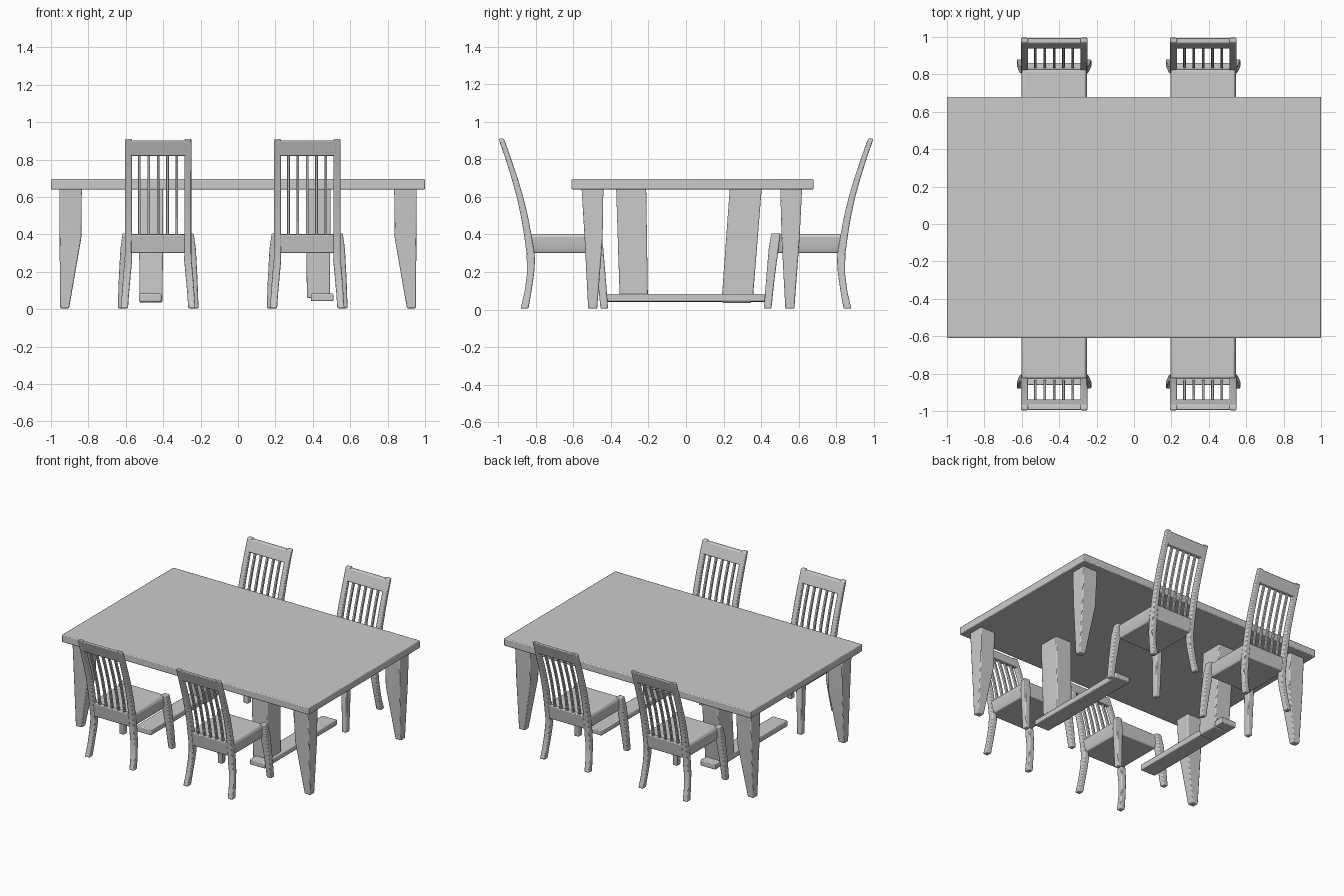
import bpy, bmesh

if "Cube" in bpy.data.objects:
    bpy.data.objects.remove(bpy.data.objects["Cube"])

SQUARE = [(-1, -1), (1, -1), (1, 1), (-1, 1)]


def loft(name, stations, bevel=0.006, cx=0.0, sy=1):
    """Rectangular section swept through (x, y, z, half_x, half_y) stations."""
    bm = bmesh.new()
    rings = [[bm.verts.new((cx + x + a * hx, sy * (y + b * hy), z)) for a, b in SQUARE]
             for x, y, z, hx, hy in stations]
    for low, high in zip(rings, rings[1:]):
        for i in range(4):
            j = (i + 1) % 4
            bm.faces.new((low[i], low[j], high[j], high[i]))
    bm.faces.new(rings[0][::-1])
    bm.faces.new(rings[-1])
    bmesh.ops.recalc_face_normals(bm, faces=bm.faces[:])
    mesh = bpy.data.meshes.new(name)
    bm.to_mesh(mesh)
    bm.free()
    obj = bpy.data.objects.new(name, mesh)
    bpy.context.collection.objects.link(obj)
    if bevel:
        mod = obj.modifiers.new("soft_edges", "BEVEL")
        mod.width = bevel
        mod.segments = 2
        mod.limit_method = "ANGLE"
        mod.angle_limit = 0.6
    bpy.ops.object.select_all(action="DESELECT")
    obj.select_set(True)
    bpy.context.view_layer.objects.active = obj
    bpy.ops.object.shade_smooth_by_angle()
    return obj


def box(name, x0, x1, y0, y1, z0, z1, bevel=0.006, cx=0.0, sy=1):
    x, y, hx, hy = (x0 + x1) / 2, (y0 + y1) / 2, (x1 - x0) / 2, (y1 - y0) / 2
    return loft(name, [(x, y, z0, hx, hy), (x, y, z1, hx, hy)], bevel, cx, sy)


# Centre line of the raked chair back, as y at height z
BACK = [(0.30, -0.828), (0.40, -0.843), (0.50, -0.861), (0.60, -0.884),
        (0.70, -0.913), (0.82, -0.952), (0.91, -0.984)]


def back_y(z):
    for (z0, y0), (z1, y1) in zip(BACK, BACK[1:]):
        if z <= z1:
            return y0 + (y1 - y0) * (z - z0) / (z1 - z0)
    return BACK[-1][1]


def chair(cx, sy):
    at = dict(cx=cx, sy=sy)
    # Padded seat
    loft("seat", [(0, -0.65, 0.30, 0.160, 0.170), (0, -0.65, 0.33, 0.172, 0.178),
                  (0, -0.65, 0.385, 0.175, 0.180), (0, -0.65, 0.403, 0.165, 0.172)], **at)
    for side in (-1, 1):
        # Rear leg flowing up into the back post
        leg = [(0.180, -0.860, 0.005, 0.019, 0.021), (0.174, -0.842, 0.09, 0.019, 0.018),
               (0.166, -0.828, 0.19, 0.020, 0.019), (0.159, -0.826, 0.26, 0.020, 0.022)]
        post = [(0.159, y, z, 0.019, 0.021 - 0.007 * (z - 0.3) / 0.6) for z, y in BACK]
        loft("rear_leg_and_post", [(side * x, y, z, a, b) for x, y, z, a, b in leg + post], **at)
        # Splayed front leg
        front = [(0.198, -0.435, 0.005, 0.018, 0.020), (0.190, -0.448, 0.15, 0.021, 0.022),
                 (0.178, -0.466, 0.32, 0.024, 0.026), (0.170, -0.478, 0.405, 0.020, 0.024)]
        loft("front_leg", [(side * x, y, z, a, b) for x, y, z, a, b in front], **at)
    # Rails and slats of the back
    loft("lower_back_rail", [(0, back_y(z), z, 0.155, 0.018) for z in (0.30, 0.40)], **at)
    loft("top_back_rail", [(0, back_y(z), z, 0.158, 0.015) for z in (0.82, 0.86, 0.903)], **at)
    for i in range(5):
        x = -0.1 + 0.05 * i
        loft("back_slat", [(x, back_y(z), z, 0.007, 0.009)
                           for z in (0.39, 0.5, 0.6, 0.7, 0.83)], 0.002, **at)


# Table top
box("table_top", -1, 1, -0.61, 0.68, 0.64, 0.695)

# Tapered table legs
for sx in (-1, 1):
    for name, y_foot, y_mid, y_top in (("front_table_leg", -0.497, -0.492, -0.498),
                                       ("back_table_leg", 0.553, 0.557, 0.560)):
        loft(name, [(sx * 0.927, y_foot, 0.005, 0.024, 0.024),
                    (sx * 0.896, y_mid, 0.38, 0.058, 0.048),
                    (sx * 0.895, y_top, 0.645, 0.060, 0.058)])

# Floor beams, each with one slanted upright under the top
box("left_floor_beam", -0.53, -0.41, -0.42, 0.42, 0.04, 0.083)
box("right_floor_beam", 0.39, 0.51, -0.42, 0.42, 0.043, 0.083)
loft("left_upright", [(-0.465, 0.270, 0.035, 0.06, 0.075), (-0.465, 0.275, 0.08, 0.062, 0.083),
                      (-0.465, 0.318, 0.645, 0.065, 0.085)])
loft("right_upright", [(0.43, -0.278, 0.06, 0.062, 0.075), (0.43, -0.292, 0.645, 0.065, 0.080)])

# Two chairs on each long side
for centre_x in (-0.427, 0.370):
    for side_y in (1, -1):
        chair(centre_x, side_y)
